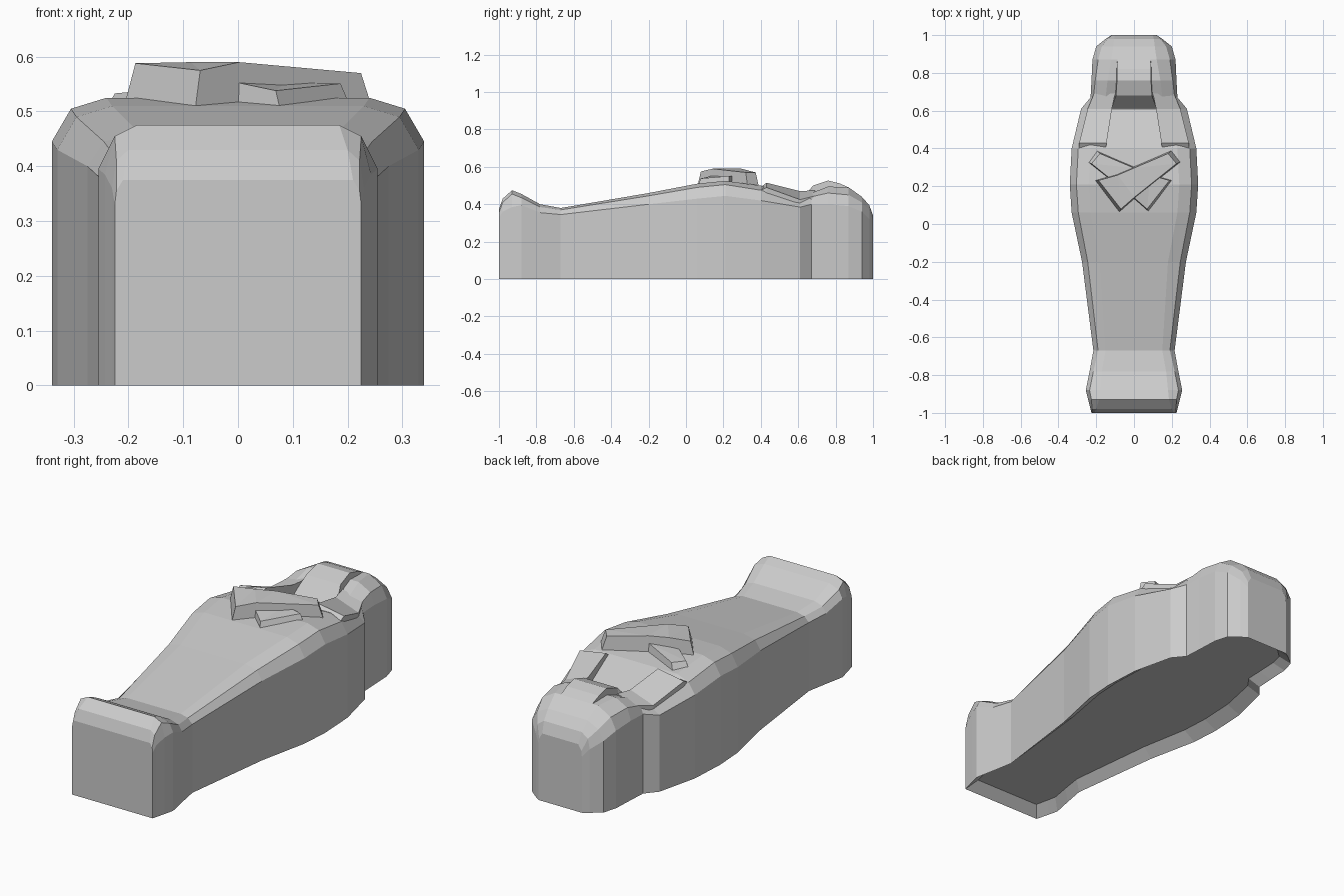
import bpy, bmesh
from mathutils import Vector

if "Cube" in bpy.data.objects:
    bpy.data.objects.remove(bpy.data.objects["Cube"])


def finish(bm, name):
    bmesh.ops.recalc_face_normals(bm, faces=bm.faces)
    me = bpy.data.meshes.new(name)
    bm.to_mesh(me)
    bm.free()
    ob = bpy.data.objects.new(name, me)
    bpy.context.collection.objects.link(ob)
    return ob


def loft(rings):
    """Skin closed rings of 3D points and cap both ends."""
    bm = bmesh.new()
    rows = [[bm.verts.new(p) for p in r] for r in rings]
    n = len(rows[0])
    for a, b in zip(rows, rows[1:]):
        for i in range(n):
            j = (i + 1) % n
            bm.faces.new((a[i], a[j], b[j], b[i]))
    bm.faces.new(rows[0])
    bm.faces.new(rows[-1])
    bmesh.ops.recalc_face_normals(bm, faces=bm.faces)
    return bm


# Coffin body: y, side x, side z, bevel x, bevel z, top x, top z
sections = [
    (-1.00, .225, .33, .222, .355, .21, .375),
    (-.98, .23, .36, .222, .41, .20, .43),
    (-.93, .243, .385, .225, .455, .185, .475),
    (-.88, .255, .395, .235, .435, .18, .455),
    (-.78, .235, .355, .215, .385, .17, .40),
    (-.67, .215, .345, .19, .37, .15, .38),
    (-.20, .275, .40, .245, .445, .18, .46),
    (.06, .33, .43, .295, .49, .23, .51),
    (.21, .34, .445, .305, .505, .24, .525),
    (.40, .33, .42, .295, .475, .23, .50),
    (.61, .28, .385, .24, .41, .15, .42),
    (.67, .23, .40, .215, .44, .15, .46),
    (.76, .225, .40, .205, .46, .14, .495),
    (.87, .22, .39, .19, .45, .12, .49),
    (.94, .20, .36, .17, .41, .11, .44),
    (.98, .15, .32, .14, .37, .105, .395),
    (1.00, .12, .28, .118, .31, .10, .34),
]
rings = []
for y, w, zs, xm, zm, xt, zt in sections:
    half = [(w, 0), (w, zs), (xm, zm), (xt, zt)]
    ring = half + [(-x, z) for x, z in reversed(half)]
    rings.append([(x, y, z) for x, z in ring])
bm = loft(rings)
# Underside dished in with a sloping border
under = [f for f in bm.faces if all(v.co.z < 1e-5 for v in f.verts)]
res = bmesh.ops.inset_region(bm, faces=under, thickness=.001, use_even_offset=True)
for v in {v for f in under for v in f.verts}:
    v.co.x *= .82
    v.co.y *= .955
    v.co.z = .045
finish(bm, "coffin_body")

# Raised face: y, half width, top z
face = [(.61, .12, .418), (.68, .095, .50), (.76, .09, .527), (.82, .09, .512), (.87, .088, .49)]
finish(loft([[(-w - .012, y, .38), (-w, y, z), (w, y, z), (w + .012, y, .38)]
             for y, w, z in face]), "face")

# Headdress lappets: y, inner x, outer x, inner z, outer z
lappet = [(.39, .15, .29, .485, .47), (.43, .145, .29, .515, .49),
          (.61, .117, .245, .47, .425), (.69, .10, .212, .475, .445)]
for side, label in ((-1, "left"), (1, "right")):
    finish(loft([[(side * x, y, z) for x, z in
                  ((xi, .38), (xi, zi), (xo, zo), (xo, .38))]
                 for y, xi, xo, zi, zo in lappet]), label + "_lappet")

# Crossed forearms, one stacked over the other
outline = [(.20, .39), (.25, .33), (0, .13), (-.08, .06),
           (-.213, .23), (-.10, .262), (0, .305)]
heights = [.57, .57, .59, .575, .588, .59, .59]
centre = Vector((.02, .235))
for side, drop, label in ((1, 0, "upper_forearm"), (-1, .037, "lower_forearm")):
    low, high = [], []
    for (x, y), z in zip(outline, heights):
        t = centre + (Vector((x, y)) - centre) * .89
        low.append((side * x, y, .49))
        high.append((side * t.x, t.y, z - drop))
    arm = loft([low, high])
    bmesh.ops.triangulate(arm, faces=[f for f in arm.faces if len(f.verts) > 4])
    finish(arm, label)
